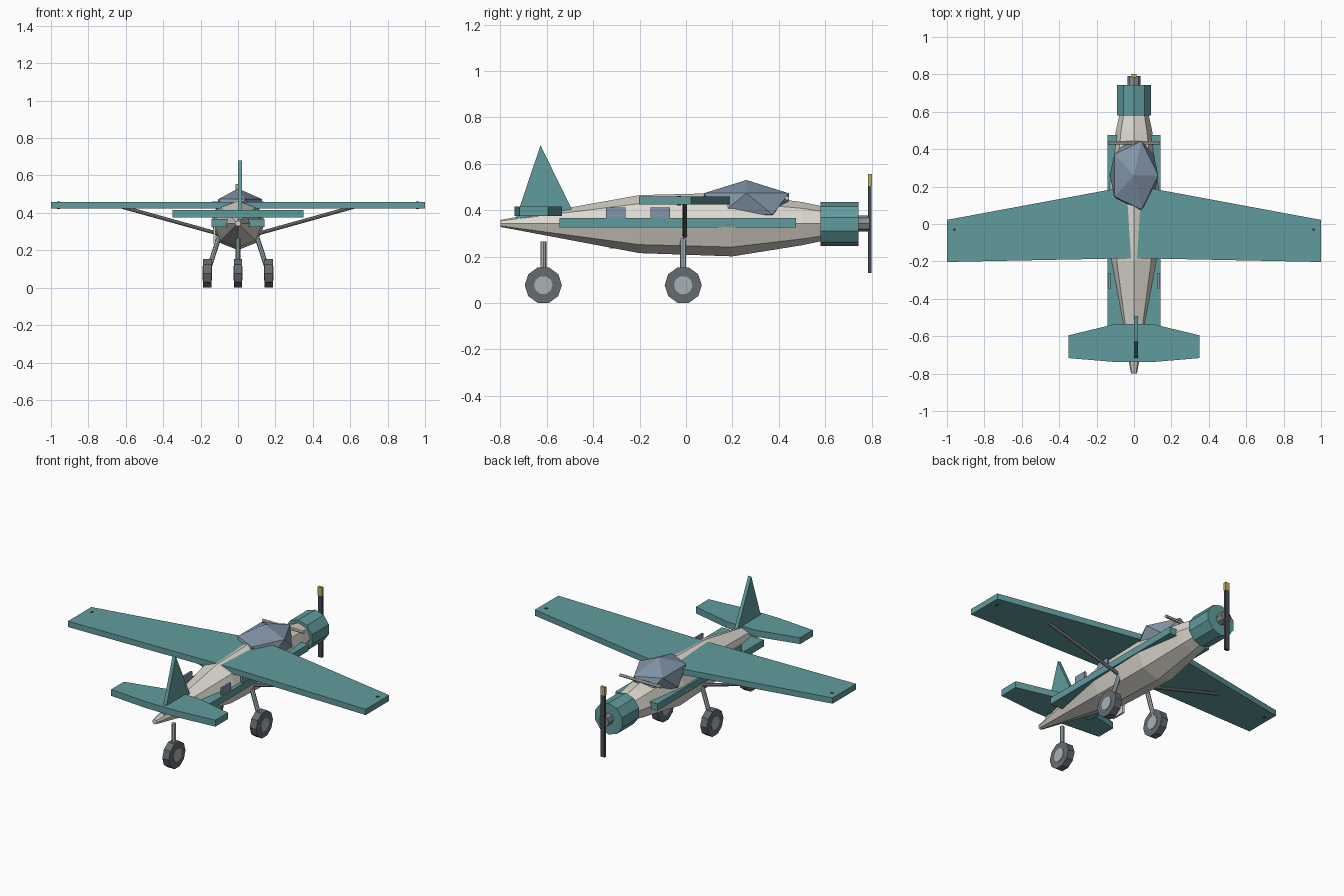
import bpy, bmesh, math
from mathutils import Vector

if "Cube" in bpy.data.objects:
    bpy.data.objects.remove(bpy.data.objects["Cube"])


def mat(name, r, g, b):
    m = bpy.data.materials.new(name)
    m.diffuse_color = (r, g, b, 1)
    m.use_nodes = True
    m.node_tree.nodes["Principled BSDF"].inputs["Base Color"].default_value = m.diffuse_color
    return m


TEAL = mat("teal", .12, .33, .34)
CREAM = mat("cream", .72, .69, .62)
GLASS = mat("glass", .22, .30, .39)
RUBBER = mat("rubber", .13, .145, .16)
METAL = mat("metal", .24, .26, .27)
LIGHT = mat("light_metal", .38, .45, .46)
DARK = mat("dark", .06, .07, .08)
YELLOW = mat("yellow", .55, .42, .12)


def finish(name, bm, material):
    bmesh.ops.recalc_face_normals(bm, faces=bm.faces)
    me = bpy.data.meshes.new(name)
    bm.to_mesh(me)
    bm.free()
    ob = bpy.data.objects.new(name, me)
    me.materials.append(material)
    bpy.context.collection.objects.link(ob)
    return ob


def box(name, lo, hi, material):
    bm = bmesh.new()
    bmesh.ops.create_cube(bm, size=1)
    for v in bm.verts:
        v.co = [(a + b) / 2 + c * (b - a) for a, b, c in zip(lo, hi, v.co)]
    return finish(name, bm, material)


def loft(name, rings, material):
    bm = bmesh.new()
    loops = [[bm.verts.new(p) for p in ring] for ring in rings]
    n = len(loops[0])
    for a, b in zip(loops, loops[1:]):
        for i in range(n):
            j = (i + 1) % n
            bm.faces.new((a[i], a[j], b[j], b[i]))
    bm.faces.new(loops[0])
    bm.faces.new(loops[-1])
    return finish(name, bm, material)


def rod(name, a, b, r, material, sides=8):
    a, b = Vector(a), Vector(b)
    d = (b - a).normalized()
    u = Vector((0, 1, 0)) if abs(d.y) < .9 else Vector((0, 0, 1))
    u = (u - d * u.dot(d)).normalized()
    w = d.cross(u)
    ang = [2 * math.pi * i / sides for i in range(sides)]
    ring = [(u * math.cos(t) + w * math.sin(t)) * r for t in ang]
    return loft(name, [[p + q for q in ring] for p in (a, b)], material)


def surface(name, half, z0, z1, material):
    # flat lifting surface from a right-hand outline, mirrored in x
    outline = half + [(-x, y) for x, y in reversed(half)]
    return loft(name, [[(x, y, z) for x, y in outline] for z in (z0, z1)], material)


# fuselage: octagonal sections (y, centre z, radius)
stations = [(-.8, .343, .015), (-.2, .34, .125), (.2, .338, .137),
            (.5, .342, .093), (.62, .342, .068)]
rings = []
for y, z, r in stations:
    rings.append([(1.04 * r * math.cos(i * math.pi / 4), y, z + r * math.sin(i * math.pi / 4))
                  for i in range(8)])
loft("fuselage", rings, CREAM)

# cowling, hub and propeller
rod("cowling", (0, .58, .34), (0, .743, .34), .095, TEAL, 10)
rod("propeller_hub", (0, .74, .343), (0, .79, .343), .034, METAL)
box("propeller", (-.013, .785, .13), (.013, .8, .508), DARK)
box("propeller_tip", (-.014, .784, .505), (.014, .801, .555), YELLOW)

# faceted canopy and the bar ahead of it
bm = bmesh.new()
bmesh.ops.create_icosphere(bm, subdivisions=1, radius=1)
for v in bm.verts:
    v.co = (v.co.x * .145, v.co.y * .215 + .26, v.co.z * .103 + .427)
finish("canopy", bm, GLASS)
rod("canopy_bar", (-.138, .435, .452), (.138, .435, .452), .009, CREAM)

# wing, tailplane, fin
surface("wing", [(.11, .187), (1, .022), (1, -.203), (.11, -.185)], .424, .459, TEAL)
surface("tailplane", [(.1, -.535), (.35, -.595), (.35, -.717), (.1, -.738)],
        .376, .415, TEAL)
fin = [(-.74, .345), (-.627, .68), (-.49, .40)]
loft("fin", [[(x, y, z) for y, z in fin] for x in (0, .021)], TEAL)


def wheel(name, x, y):
    rod(name + "_tyre", (x - .022, y, .077), (x + .022, y, .077), .08, RUBBER, 10)
    rod(name + "_hubcap", (x - .025, y, .077), (x + .025, y, .077), .04, LIGHT, 10)


# parts repeated on both sides
for s, side in ((-1, "left"), (1, "right")):
    a, b = sorted((s * .055, s * .141))
    box(side + "_side_fairing", (a, -.545, .325), (b, .475, .366), TEAL)
    a, b = sorted((s * .123, s * .135))
    for i, y in enumerate((-.303, -.11)):
        box(f"{side}_window_{i + 1}", (a, y - .042, .33), (b, y + .042, .411), GLASS)
    rod(side + "_wing_strut", (s * .11, -.005, .29), (s * .62, -.005, .432), .01, METAL)
    rod(side + "_wheel_leg", (s * .163, -.012, .08), (s * .1, -.012, .275), .013, LIGHT)
    wheel(side + "_wheel", s * .165, -.012)
    rod(side + "_wing_light", (s * .96, -.03, .42), (s * .96, -.03, .462), .009, DARK)

# tail wheel and cargo door
rod("tail_wheel_leg", (0, -.615, .08), (0, -.615, .265), .013, LIGHT)
wheel("tail_wheel", 0, -.615)
box("cargo_door", (-.132, -.33, .235), (-.12, -.24, .35), CREAM)
